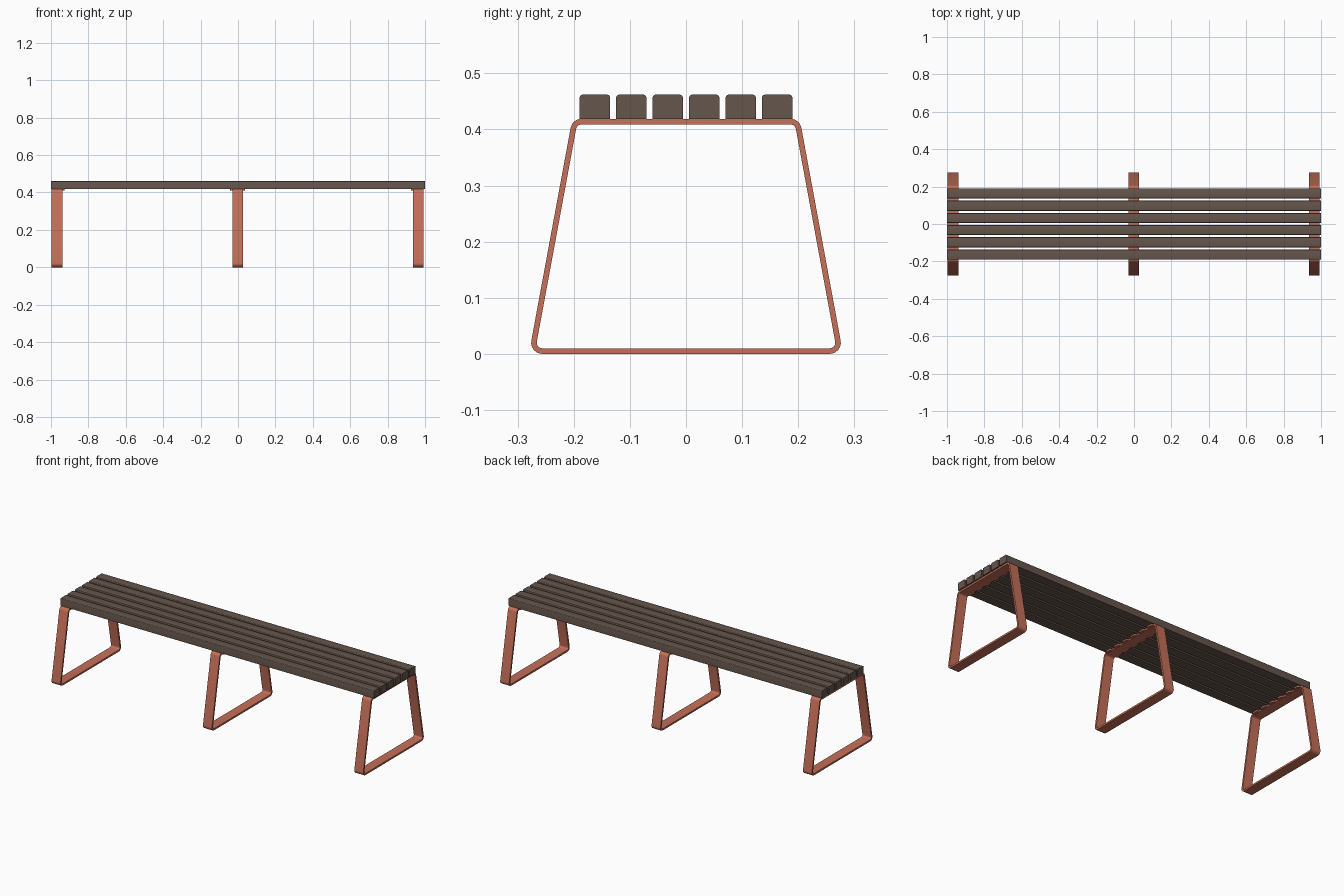
import bpy, bmesh, math

if "Cube" in bpy.data.objects:
    bpy.data.objects.remove(bpy.data.objects["Cube"])


def material(name, color):
    m = bpy.data.materials.new(name)
    m.diffuse_color = color
    m.use_nodes = True
    m.node_tree.nodes["Principled BSDF"].inputs["Base Color"].default_value = m.diffuse_color
    return m


STEEL = material("painted_steel", (0.56, 0.16, 0.10, 1))
WOOD = material("dark_wood", (0.13, 0.092, 0.072, 1))


def rounded_outline(centres, r, steps=6):
    """Counter-clockwise convex polygon of corner centres, grown by radius r."""
    pts, n = [], len(centres)
    for i, (cx, cy) in enumerate(centres):
        px, py = centres[i - 1]
        nx, ny = centres[(i + 1) % n]
        a = math.atan2(-(cx - px), cy - py)
        b = math.atan2(-(nx - cx), ny - cy)
        sweep = (b - a) % (2 * math.pi)
        for k in range(steps + 1):
            t = a + sweep * k / steps
            pts.append((cx + r * math.cos(t), cy + r * math.sin(t)))
    return pts


def finish(bm, name, mat, smooth=True):
    bmesh.ops.recalc_face_normals(bm, faces=bm.faces)
    me = bpy.data.meshes.new(name)
    bm.to_mesh(me)
    bm.free()
    me.materials.append(mat)
    ob = bpy.data.objects.new(name, me)
    bpy.context.collection.objects.link(ob)
    if smooth:
        bpy.ops.object.select_all(action='DESELECT')
        bpy.context.view_layer.objects.active = ob
        ob.select_set(True)
        bpy.ops.object.shade_smooth_by_angle(angle=math.radians(30))
    return ob


# Closed flat-bar leg loop, extruded along x
def leg_frame(name, x, width=0.057):
    centres = [(-0.256, 0.02), (0.256, 0.02), (0.186, 0.399), (-0.186, 0.399)]
    outer = rounded_outline(centres, 0.02)
    inner = rounded_outline(centres, 0.01)
    bm = bmesh.new()
    x0, x1 = x - width / 2, x + width / 2
    loops = [[bm.verts.new((px, y, z)) for y, z in ring]
             for px, ring in ((x0, outer), (x1, outer), (x1, inner), (x0, inner))]
    n = len(outer)
    for a in range(4):
        la, lb = loops[a], loops[(a + 1) % 4]
        for i in range(n):
            j = (i + 1) % n
            bm.faces.new((la[i], la[j], lb[j], lb[i]))
    return finish(bm, name, STEEL)


# Small rounded fixing tab under a slat, at the side of a top bar
def fixing_tab(name, x, y):
    centres = [(x - 0.002, y - 0.011), (x + 0.002, y - 0.011),
               (x + 0.002, y + 0.011), (x - 0.002, y + 0.011)]
    bm = bmesh.new()
    base = bm.faces.new([bm.verts.new((px, py, 0.4105))
                         for px, py in rounded_outline(centres, 0.009, 4)])
    top = bmesh.ops.extrude_face_region(bm, geom=[base])
    for v in top["geom"]:
        if isinstance(v, bmesh.types.BMVert):
            v.co.z = 0.419
    return finish(bm, name, STEEL)


# Seat slat with rounded long top edges
def slat(name, y):
    bm = bmesh.new()
    bmesh.ops.create_cube(bm, size=1)
    for v in bm.verts:
        v.co = (v.co.x * 2, y + v.co.y * 0.054, 0.4405 + v.co.z * 0.043)
    edges = [e for e in bm.edges
             if all(v.co.z > 0.45 for v in e.verts)
             and abs(e.verts[0].co.x - e.verts[1].co.x) > 1]
    bmesh.ops.bevel(bm, geom=edges, offset=0.005, segments=3,
                    profile=0.5, affect='EDGES')
    return finish(bm, name, WOOD)


slat_ys = [(i - 2.5) * 0.065 for i in range(6)]
for i, y in enumerate(slat_ys):
    slat(f"seat_slat_{i + 1}", y)

# Three frames; end frames carry tabs on the inner side only
for label, x, sides in (("left", -0.968, (1,)),
                        ("middle", -0.002, (-1, 1)),
                        ("right", 0.964, (-1,))):
    leg_frame(f"{label}_leg_frame", x)
    for s in sides:
        for i, y in enumerate(slat_ys):
            side = "inner" if len(sides) == 1 else ("left" if s < 0 else "right")
            fixing_tab(f"{label}_frame_{side}_tab_{i + 1}", x + s * 0.0285, y)
